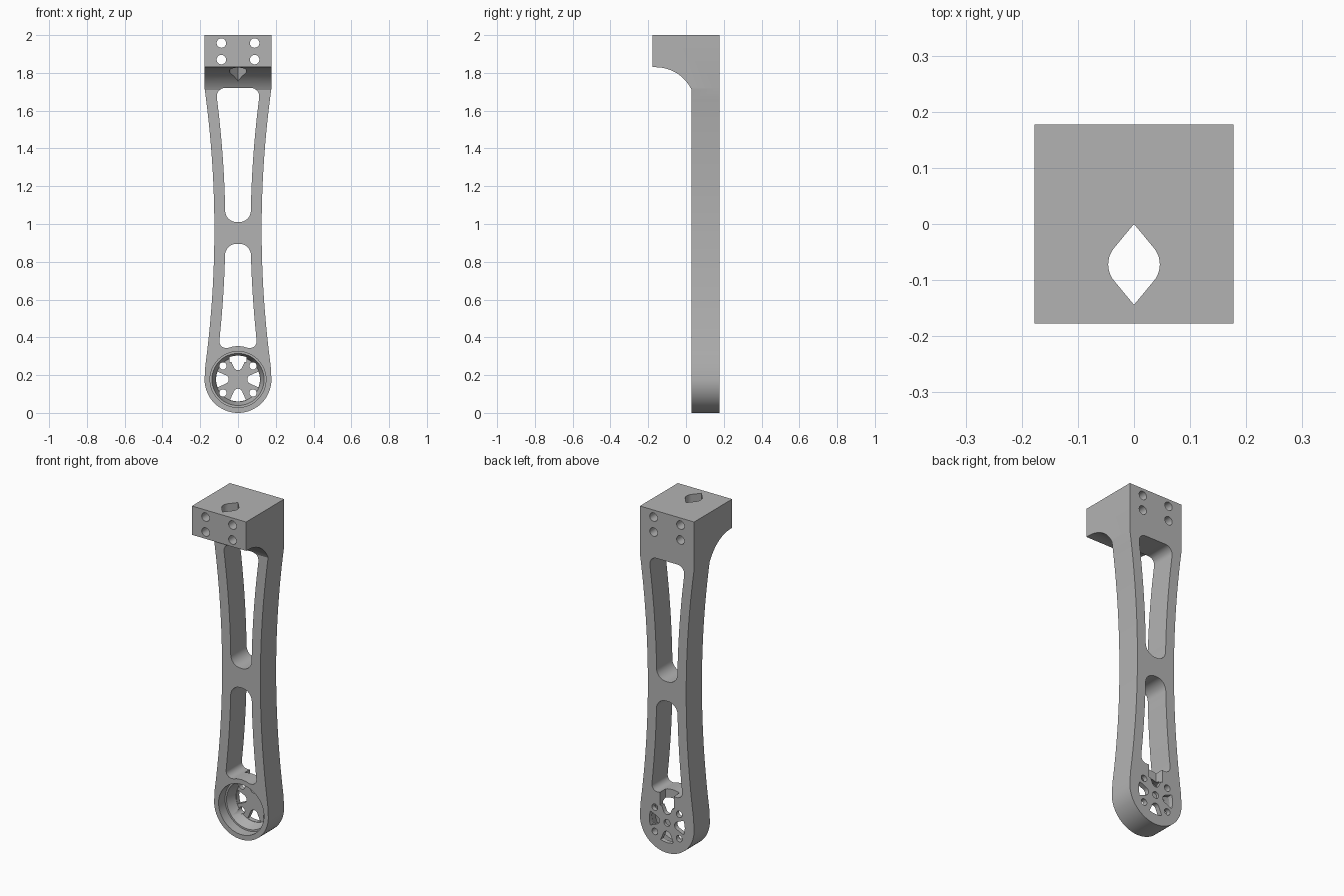
import bpy, bmesh
from math import sin, cos, pi, radians, sqrt
from mathutils import Vector

if "Cube" in bpy.data.objects:
    bpy.data.objects.remove(bpy.data.objects["Cube"])

HALF = 0.177          # half width of the head and radius of the round foot
HUB = Vector((0, HALF))

grey = bpy.data.materials.new("plain grey")
grey.use_nodes = True
colour = (0.45, 0.45, 0.45, 1)
grey.diffuse_color = colour
grey.node_tree.nodes["Principled BSDF"].inputs["Base Color"].default_value = colour


def loft(name, axis, rings):
    """Solid through (depth, points) rings of equal point count along an axis."""
    place = {"x": lambda u, v, d: (d, u, v),
             "y": lambda u, v, d: (u, d, v),
             "z": lambda u, v, d: (u, v, d)}[axis]
    bm = bmesh.new()
    loops = [[bm.verts.new(place(p[0], p[1], d)) for p in pts] for d, pts in rings]
    n = len(loops[0])
    for a, b in zip(loops, loops[1:]):
        for i in range(n):
            j = (i + 1) % n
            bm.faces.new((a[i], a[j], b[j], b[i]))
    bm.faces.new(loops[0])
    bm.faces.new(loops[-1])
    bmesh.ops.recalc_face_normals(bm, faces=bm.faces)
    mesh = bpy.data.meshes.new(name)
    bm.to_mesh(mesh)
    bm.free()
    mesh.materials.append(grey)
    ob = bpy.data.objects.new(name, mesh)
    bpy.context.collection.objects.link(ob)
    return ob


def prism(name, axis, pts, lo, hi):
    return loft(name, axis, [(lo, pts), (hi, pts)])


def arc(c, r, a0, a1, n):
    return [Vector((c[0] + r * cos(radians(a0 + (a1 - a0) * i / n)),
                    c[1] + r * sin(radians(a0 + (a1 - a0) * i / n)))) for i in range(n + 1)]


def circle(c, r, n=32):
    return arc(c, r, 0, 360, n)[:-1]


def fillet(corners, n=8):
    """Round each (x, z, radius) corner with a tangent arc."""
    out = []
    for i, (x, z, r) in enumerate(corners):
        p = Vector((x, z))
        if not r:
            out.append(p)
            continue
        a = (Vector(corners[i - 1][:2]) - p).normalized()
        b = (Vector(corners[(i + 1) % len(corners)][:2]) - p).normalized()
        half = a.angle(b) / 2
        centre = p + (a + b).normalized() * (r / sin(half))
        tangent = r * cos(half) / sin(half)
        start, end = p + a * tangent - centre, p + b * tangent - centre
        for k in range(n + 1):
            t = k / n
            sweep = start.angle(end)
            out.append(centre + (start * sin((1 - t) * sweep) + end * sin(t * sweep)) / sin(sweep))
    return out


def combine(target, tool, operation="DIFFERENCE"):
    mod = target.modifiers.new("cut", "BOOLEAN")
    mod.operation, mod.object, mod.solver = operation, tool, "EXACT"
    bpy.context.view_layer.objects.active = target
    bpy.ops.object.modifier_apply(modifier=mod.name)
    bpy.data.objects.remove(tool)


def width(z):
    """Half width of the waisted arm."""
    return 0.125 + 0.052 * ((z - 0.97) / 0.75) ** 2


def span(z0, z1, n):
    return [z0 + (z1 - z0) * i / n for i in range(n + 1)]


# Arm: waisted front outline intersected with the bracket's side profile
side = [(width(z), z) for z in span(0.25, 1.72, 24)] + [(HALF, 2.0)]
outline = arc(HUB, HALF, 180, 360, 32) + side + [(-x, z) for x, z in reversed(side)]
arm = prism("bracket_arm", "y", outline, -0.3, 0.3)
under = arc((-0.16, 1.62), 0.21, 90, 25.2, 16)
profile = [(HALF, -0.1), (HALF, 2.0), (-HALF, 2.0), (-HALF, 1.83)] + under + [(0.03, 1.7), (0.03, -0.1)]
combine(arm, prism("side_profile", "x", profile, -0.4, 0.4), "INTERSECT")

# Two long lightening slots that follow the sides
def slot_side(z0, z1):
    return [(width(z) - 0.058, z, 0) for z in span(z0, z1, 10)]


def slot(name, half):
    mirrored = [(-x, z, r) for x, z, r in reversed(half) if x > 0]
    combine(arm, prism(name, "y", fillet(half + mirrored), -0.05, 0.3))


slot("upper_slot", [(0.068, 1.01, 0.062)] + slot_side(1.10, 1.65) + [(0.119, 1.72, 0.045)])
slot("lower_slot", [(0, 0.354, 0), (0.03, 0.351, 0), (0.052, 0.344, 0), (0.102, 0.342, 0.035)]
     + slot_side(0.41, 0.80) + [(0.068, 0.895, 0.062)])

# Stepped and tapered bore in the foot
bore = [(-0.05, 0.148), (0.09, 0.148), (0.0901, 0.138), (0.15, 0.118)]
combine(arm, loft("bore", "y", [(y, circle(HUB, r, 64)) for y, r in bore]))

# Cable channel behind the foot's upper rim
channel = [(-0.045, 0.27), (0.045, 0.27), (0.045, 0.40), (-0.045, 0.40)]
combine(arm, prism("cable_channel", "y", channel, 0.125, 0.3))

# Four petal windows, four screw holes and a blind centre hole in the hub plate
for k in range(4):
    turn = 90 * k
    inner = HUB + Vector((cos(radians(turn)), sin(radians(turn)))) * 0.073
    petal = arc(HUB, 0.116, turn - 21, turn + 21, 8) + arc(inner, 0.024, turn + 110, turn + 250, 8)
    combine(arm, prism("petal_window", "y", petal, 0.13, 0.3))
    a = radians(turn + 45 + (3 if k % 2 else -3))
    centre = HUB + Vector((cos(a), sin(a))) * 0.107
    combine(arm, prism("screw_hole", "y", circle(centre, 0.019, 24), 0.10, 0.3))
combine(arm, prism("centre_hole", "y", circle(HUB, 0.02, 24), 0.162, 0.3))

# Mounting holes through the head
for x in (-0.088, 0.088):
    for z in (1.87, 1.958):
        combine(arm, prism("mounting_hole", "y", circle((x, z), 0.025), -0.3, 0.3))

# Pointed vertical passage through the head
eye = (0, -0.072)
passage = arc(eye, 0.046, -40, 40, 10) + [(0, 0.0)] + arc(eye, 0.046, 140, 220, 10) + [(0, -0.144)]
combine(arm, prism("cable_passage", "z", passage, 1.6, 2.2))

# Smooth the curved walls and keep the edges crisp
bpy.ops.object.select_all(action="DESELECT")
arm.select_set(True)
bpy.context.view_layer.objects.active = arm
bpy.ops.object.shade_smooth_by_angle(angle=radians(25))
